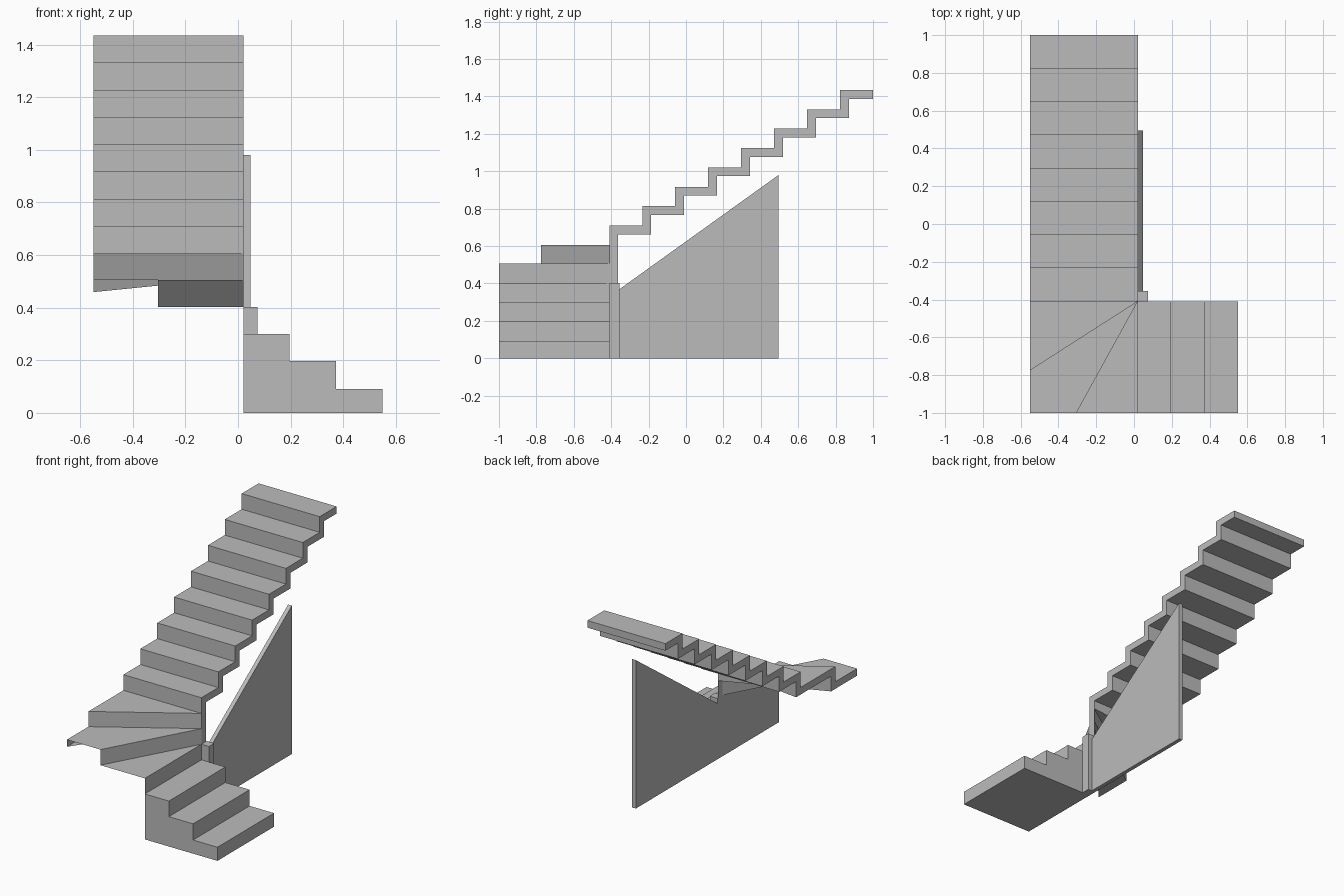
import bpy
from mathutils import Vector

cube = bpy.data.objects.get("Cube")
if cube:
    bpy.data.objects.remove(cube)

grey = bpy.data.materials.new("plain grey")
grey.use_nodes = True
COLOUR = (0.5, 0.5, 0.5, 1)
grey.diffuse_color = COLOUR
grey.node_tree.nodes["Principled BSDF"].inputs["Base Color"].default_value = COLOUR

LEFT, INNER, RIGHT = -0.55, 0.02, 0.55     # x limits of the two flights
FRONT, CORNER, BACK = -1.0, -0.41, 1.0     # y limits and the turning corner
RISE, THICK = 0.1035, 0.047


def make(name, verts, faces):
    mesh = bpy.data.meshes.new(name)
    mesh.from_pydata(verts, [], faces)
    mesh.materials.append(grey)
    mesh.update()
    obj = bpy.data.objects.new(name, mesh)
    bpy.context.collection.objects.link(obj)
    return obj


def prism(name, outline, offset):
    """Sweep a closed outline along an offset into a solid."""
    n = len(outline)
    verts = [Vector(p) for p in outline]
    verts += [p + Vector(offset) for p in verts]
    sides = [(i, (i + 1) % n, (i + 1) % n + n, i + n) for i in range(n)]
    obj = make(name, verts, [tuple(range(n))[::-1], tuple(range(n, 2 * n))] + sides)
    # Point all faces outward
    import bmesh
    bm = bmesh.new()
    bm.from_mesh(obj.data)
    bmesh.ops.recalc_face_normals(bm, faces=bm.faces)
    bm.to_mesh(obj.data)
    bm.free()
    return obj


def sheet(name, *polygons):
    """Thin panels, each given by its corner points."""
    verts, faces = [], []
    for poly in polygons:
        faces.append(tuple(range(len(verts), len(verts) + len(poly))))
        verts += poly
    return make(name, verts, faces)


# Solid lower flight
outline = [(INNER, FRONT, 0), (RIGHT, FRONT, 0)]
edges = [RIGHT, 0.372, 0.195, INNER]
for i, z in enumerate((0.09, 0.197, 0.3)):
    outline += [(edges[i], FRONT, z), (edges[i + 1], FRONT, z)]
prism("lower_flight", outline, (0, CORNER - FRONT, 0))

# Upper flight: folded slab of even thickness
count, low = 8, 0.71
going = (BACK - CORNER) / count
top, under = [], []
for i in range(count):
    y, z = CORNER + i * going, low + i * RISE
    top += [(LEFT, y, z), (LEFT, y + going, z)]
    inset = THICK if i < count - 1 else 0
    under += [(LEFT, y + THICK, z - THICK), (LEFT, y + going + inset, z - THICK)]
start = [(LEFT, CORNER + THICK, low - RISE), (LEFT, CORNER, low - RISE)]
prism("upper_flight", top + under[::-1] + start, (INNER - LEFT, 0, 0))

# Winder treads fan out from the turning corner
Z1, Z2, Z3 = 0.403, 0.506, low - RISE
SPLIT_X, SPLIT_Y = -0.305, -0.775


def hub(z):
    return (INNER, CORNER, z)


sheet("winder_treads",
      [hub(Z1), (SPLIT_X, FRONT, Z1), (INNER, FRONT, Z1)],
      [hub(Z2), (LEFT, SPLIT_Y, Z2), (LEFT, FRONT, Z2), (SPLIT_X, FRONT, Z2)],
      [hub(Z3), (LEFT, CORNER, Z3), (LEFT, SPLIT_Y, Z3)])
sheet("winder_risers",
      [hub(0.3), hub(Z1), (INNER, FRONT, Z1), (INNER, FRONT, 0.3)],
      [hub(Z1), hub(Z2), (SPLIT_X, FRONT, Z2), (SPLIT_X, FRONT, Z1)],
      [hub(Z2), hub(Z3), (LEFT, SPLIT_Y, Z3), (LEFT, SPLIT_Y, Z2)])

# Winder underside rises towards the inner corner
back_y, split_back = CORNER + THICK, SPLIT_Y + THICK
low2, low3 = Z2 - THICK, Z3 - THICK
in2, in3 = (INNER, back_y, Z2 + 0.01), (INNER, back_y, Z3)
sheet("winder_underside",
      [(LEFT, FRONT, low2), (LEFT, split_back, low2), in2],
      [(LEFT, split_back, low2), (LEFT, split_back, low3), in3, in2],
      [(LEFT, split_back, low3), (LEFT, back_y, low3), in3],
      [(LEFT, back_y, low3), (LEFT, back_y, Z3), in3])

# Outer and inner edges of the winders
sheet("winder_outer_edge",
      [(LEFT, FRONT, Z2), (LEFT, SPLIT_Y, Z2), (LEFT, split_back, low2), (LEFT, FRONT, low2)],
      [(LEFT, SPLIT_Y, Z2), (LEFT, SPLIT_Y, Z3), (LEFT, split_back, low3), (LEFT, split_back, low2)],
      [(LEFT, SPLIT_Y, Z3), (LEFT, back_y, Z3), (LEFT, back_y, low3), (LEFT, split_back, low3)])
sheet("winder_inner_edge",
      [hub(Z1), (INNER, back_y, Z1), (INNER, back_y, Z3), hub(Z3)])

# Newel post at the turning corner
POST = 0.055
prism("newel_post",
      [(INNER, CORNER, 0), (INNER + POST, CORNER, 0),
       (INNER + POST, CORNER + POST, 0), (INNER, CORNER + POST, 0)], (0, 0, Z1))

# Sloped wall under the upper flight
wall_front, wall_back = CORNER + POST, 0.495
prism("sloped_wall",
      [(INNER, wall_front, 0), (INNER, wall_back, 0),
       (INNER, wall_back, 0.98), (INNER, wall_front, 0.37)], (0.027, 0, 0))
